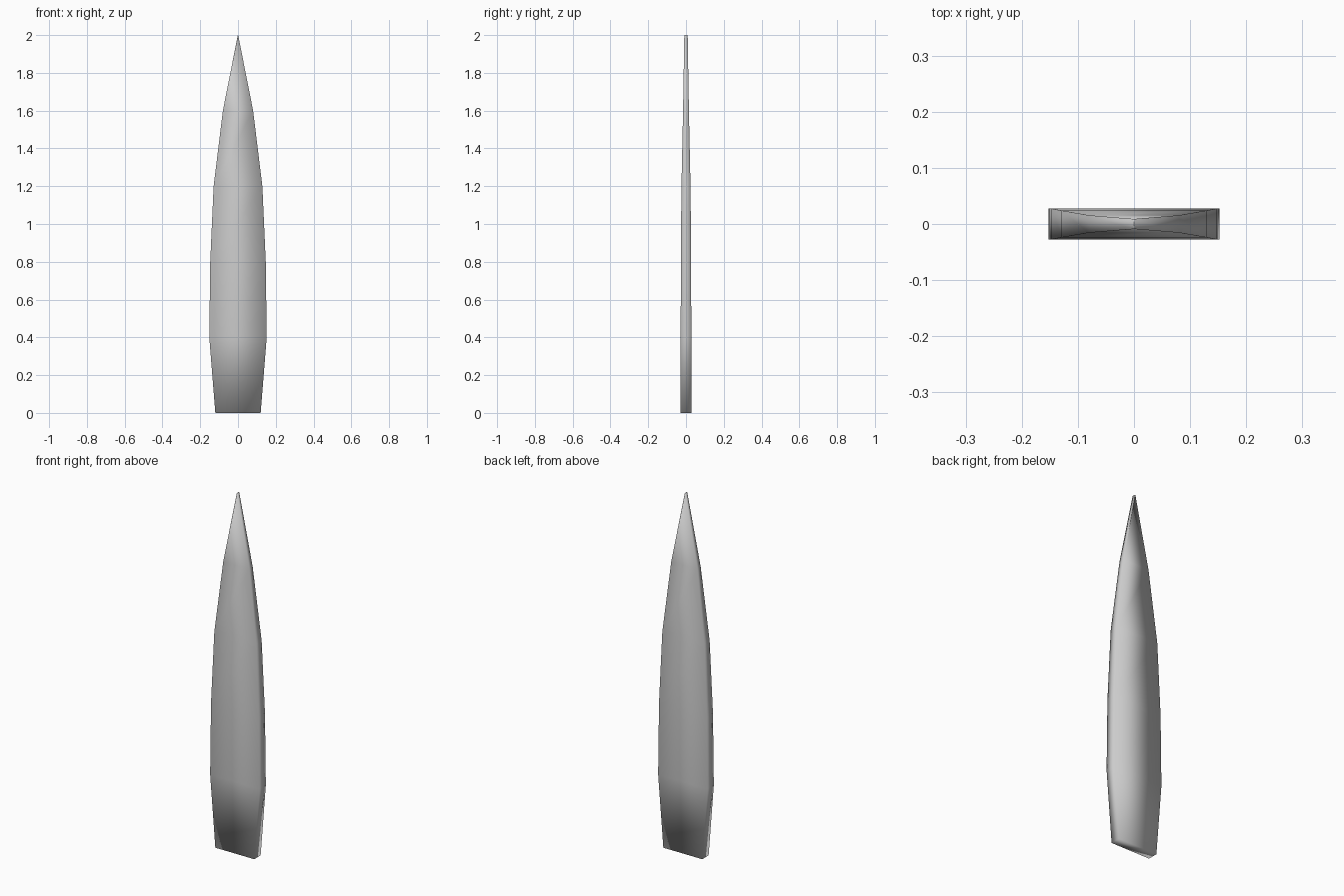
import bpy, bmesh

if "Cube" in bpy.data.objects:
    bpy.data.objects.remove(bpy.data.objects["Cube"])

# Blade stations: height, half width, half thickness
stations = [
    (0.0, 0.12, 0.028),
    (0.4, 0.152, 0.028),
    (0.8, 0.147, 0.0275),
    (1.2, 0.129, 0.024),
    (1.6, 0.08, 0.0155),
    (2.0, 0.001, 0.009),
]

bm = bmesh.new()
rings = [[bm.verts.new((sx * w, sy * t, z))
          for sx, sy in ((-1, -1), (1, -1), (1, 1), (-1, 1))]
         for z, w, t in stations]

# Sides lofted between rectangular sections
for low, high in zip(rings, rings[1:]):
    for i in range(4):
        j = (i + 1) % 4
        bm.faces.new((low[i], low[j], high[j], high[i]))

# Base and tip caps
bm.faces.new(rings[0][::-1])
bm.faces.new(rings[-1])
bmesh.ops.recalc_face_normals(bm, faces=bm.faces)
for f in bm.faces:
    f.smooth = True

mesh = bpy.data.meshes.new("blade")
bm.to_mesh(mesh)
bm.free()
blade = bpy.data.objects.new("blade", mesh)
bpy.context.collection.objects.link(blade)
